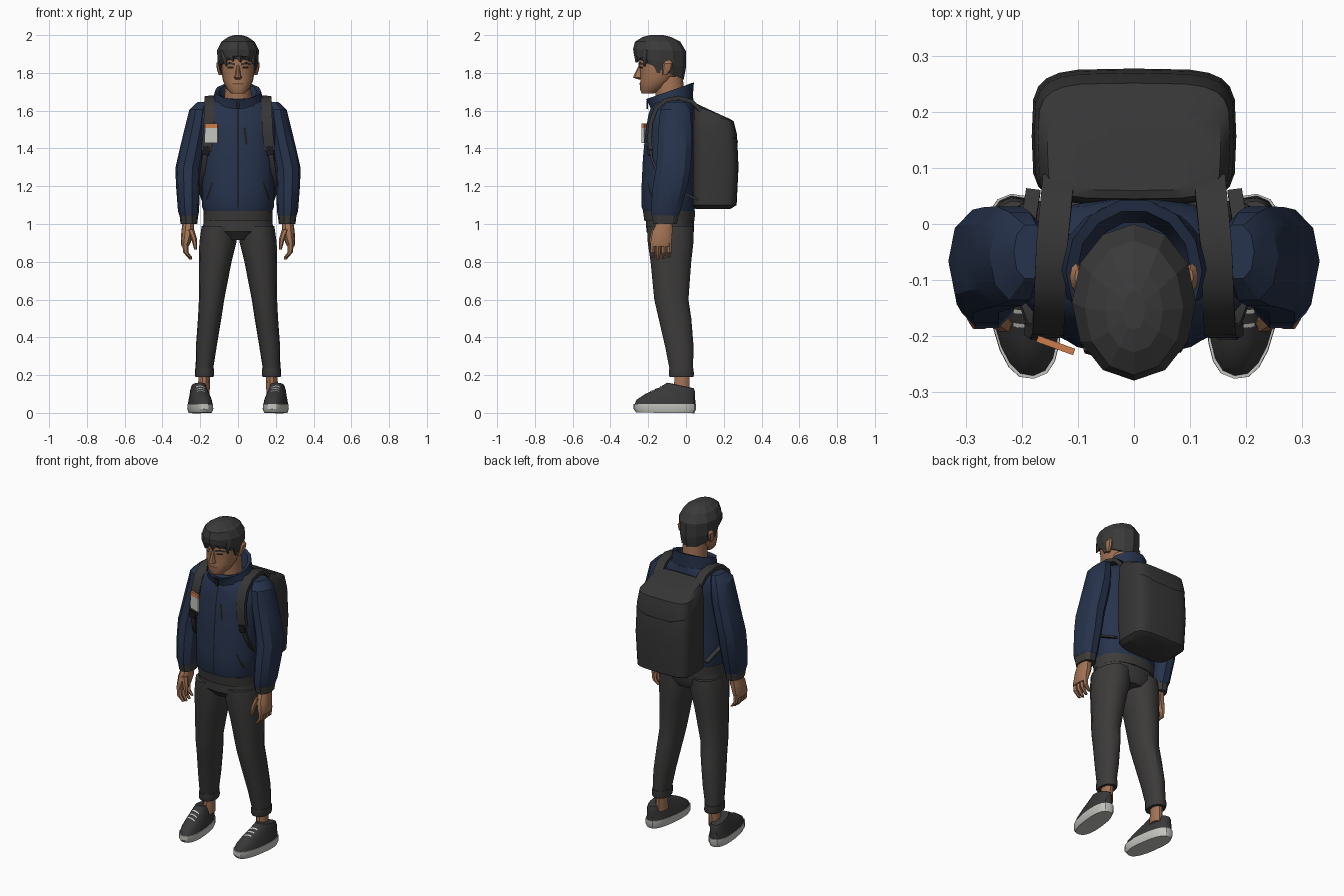
import bpy, bmesh, math
from mathutils import Vector, Matrix
from mathutils.bvhtree import BVHTree

if "Cube" in bpy.data.objects:
    bpy.data.objects.remove(bpy.data.objects["Cube"])


def material(name, *rgb):
    mat = bpy.data.materials.new(name)
    mat.use_nodes = True
    mat.diffuse_color = (*rgb, 1)
    mat.node_tree.nodes["Principled BSDF"].inputs["Base Color"].default_value = (*rgb, 1)
    return mat


SKIN = material("brown skin", .36, .17, .09)
LIP = material("dark lip", .17, .07, .04)
HAIR = material("black hair", .042, .042, .042)
NAVY = material("navy jacket", .02, .033, .072)
PANTS = material("charcoal trousers", .045, .043, .042)
BAG = material("dark grey bag", .036, .036, .036)
SHOE = material("shoe grey", .04, .04, .042)
WHITE = material("off white", .55, .55, .52)
ORANGE = material("orange", .6, .2, .07)
BLACK = material("zip black", .012, .012, .014)


def finish(name, bm, mat, mirror=False):
    mesh = bpy.data.meshes.new(name)
    bm.to_mesh(mesh)
    bm.free()
    mesh.materials.append(mat)
    obj = bpy.data.objects.new(name, mesh)
    bpy.context.collection.objects.link(obj)
    if mirror:
        obj.modifiers.new("Mirror", "MIRROR").use_mirror_merge = False
    return obj


def power(value, p):
    return math.copysign(abs(value) ** p, value)


def skin_rings(bm, rings, closed=False):
    """Bridge equal rings of points with quads and cap the ends."""
    loops = [[bm.verts.new(co) for co in ring] for ring in rings]
    n = len(loops[0])
    for a, b in zip(loops, loops[1:]):
        for i in range(n):
            j = (i + 1) % n
            bm.faces.new((a[i], a[j], b[j], b[i]))
    bm.faces.new(loops[0])
    bm.faces.new(loops[-1])
    bmesh.ops.recalc_face_normals(bm, faces=bm.faces)


def loft(name, mat, rings, sides=14, p=1.0, mirror=False):
    """Each ring: centre x, z, half width, front y, back y, optional rise at the back."""
    bm = bmesh.new()
    shape = []
    for cx, z, hw, front, back, *tilt in rings:
        ring = []
        for i in range(sides):
            a = math.tau * i / sides
            c, s = power(math.cos(a), p), power(math.sin(a), p)
            y = (front + back) / 2 + s * (back - front) / 2
            ring.append((cx + hw * c, y, z + s * sum(tilt)))
        shape.append(ring)
    skin_rings(bm, shape)
    return finish(name, bm, mat, mirror)


def ribbon(name, mat, path, width, thick, mirror=False):
    """Flat band following a path, its width lying across x."""
    pts = [Vector(q) for q in path]
    shape = []
    for i, q in enumerate(pts):
        t = pts[min(i + 1, len(pts) - 1)] - pts[max(i - 1, 0)]
        out = Vector((0, -t.z, t.y)).normalized() * thick / 2
        side = t.cross(out).normalized() * width / 2
        shape.append([q + side + out, q - side + out, q - side - out, q + side - out])
    bm = bmesh.new()
    skin_rings(bm, shape)
    return finish(name, bm, mat, mirror)


def decal(name, mat, target, path, width, look=(0, 1, 0), mirror=False):
    """Thin strip laid on the surface of a part, cast along the look direction."""
    mesh, look = target.data, Vector(look)
    tree = BVHTree.FromPolygons([v.co for v in mesh.vertices], [f.vertices for f in mesh.polygons])
    bm, last = bmesh.new(), None
    for start, end in zip(path, path[1:]):
        start, end = Vector(start), Vector(end)
        side = look.cross(end - start).normalized() * width / 2
        for k in range(9):
            mid = start.lerp(end, k / 8)
            hits = [tree.ray_cast(mid + o - look * 3, look)[0] for o in (side, -side)]
            if None in hits:
                last = None
                continue
            pair = [bm.verts.new(h - look * .003) for h in hits]
            if last:
                face = bm.faces.new((last[0], last[1], pair[1], pair[0]))
                face.normal_update()
                if face.normal.dot(look) > 0:
                    face.normal_flip()
            last = pair
    return finish(name, bm, mat, mirror)


def block(name, mat, size, place, turn):
    bm = bmesh.new()
    bmesh.ops.create_cube(bm, size=1, matrix=Matrix.Translation(place)
                          @ Matrix.Rotation(turn, 4, "Z") @ Matrix.Diagonal((*size, 1)))
    return finish(name, bm, mat)


# Head, neck and ears
head = loft("head", SKIN, [
    (0, 1.69, .035, -.235, -.17), (0, 1.715, .06, -.245, -.12), (0, 1.76, .08, -.243, -.07),
    (0, 1.81, .088, -.243, -.03), (0, 1.87, .092, -.255, -.015), (0, 1.93, .08, -.245, -.04)], 18, .9)
loft("neck", SKIN, [(0, 1.6, .075, -.16, 0), (0, 1.78, .066, -.165, -.015)])
loft("ears", SKIN, [(.092, 1.79, .01, -.125, -.1), (.1, 1.82, .012, -.125, -.075),
                    (.103, 1.85, .012, -.12, -.07), (.1, 1.865, .006, -.11, -.08)], 8, mirror=True)
loft("nose", SKIN, [(0, 1.765, .012, -.25, -.23), (0, 1.775, .021, -.28, -.22),
                    (0, 1.79, .014, -.275, -.22), (0, 1.84, .009, -.25, -.22)], 8)

# Face details
decal("eyebrows", HAIR, head, [(.016, 0, 1.845), (.045, 0, 1.852), (.068, 0, 1.843)], .011, mirror=True)
decal("eyes", BLACK, head, [(.025, 0, 1.828), (.056, 0, 1.829)], .01, mirror=True)
decal("mouth", LIP, head, [(-.03, 0, 1.742), (.03, 0, 1.742)], .009)

# Hair with uneven fringe locks
hair = loft("hair", HAIR, [
    (0, 1.82, .098, -.258, -.012, -.055), (0, 1.86, .108, -.275, 0, -.03), (0, 1.92, .111, -.28, 0, -.005),
    (0, 1.965, .088, -.27, -.03), (0, 1.99, .052, -.23, -.08), (0, 2, .02, -.19, -.12)], 12)
for x, width, tip in ((-.07, .025, 1.835), (-.035, .025, 1.86), (.005, .03, 1.855),
                      (.045, .025, 1.87), (.078, .02, 1.835)):
    y = -.268 + 7 * x * x
    loft("fringe_lock", HAIR, [(x, 1.92, width, y, y + .04), (x, 1.885, width * .9, y - .006, y + .035),
                               (x + .008, tip, .003, y, y + .01)], 5)
loft("sideburns", HAIR, [(.092, 1.87, .012, -.19, -.12), (.088, 1.8, .004, -.155, -.135)], 6, mirror=True)

# Jacket body, hem and collar
jacket = loft("jacket_body", NAVY, [
    (0, 1.06, .178, -.225, .045), (0, 1.09, .19, -.237, .05), (0, 1.2, .19, -.237, .045),
    (0, 1.35, .195, -.23, .045), (0, 1.5, .212, -.215, .048), (0, 1.58, .215, -.2, .048),
    (0, 1.635, .17, -.18, .045), (0, 1.665, .11, -.165, .04)], 18, .9)
loft("jacket_hem", PANTS, [(0, 1.015, .182, -.222, .047), (0, 1.07, .184, -.23, .05)], 18, .9)
loft("collar", NAVY, [
    (0, 1.61, .15, -.19, .04), (0, 1.66, .132, -.2, .04, .025), (0, 1.705, .122, -.215, .045, .045),
    (0, 1.7, .102, -.19, .025, .045), (0, 1.65, .08, -.17, .005, .02)], 14)

# Zips and pockets
decal("front_zip", BLACK, jacket, [(0, 0, 1.08), (0, 0, 1.62)], .008)
decal("chest_zip", BLACK, jacket, [(.035, 0, 1.51), (.045, 0, 1.42)], .012)
decal("hand_pockets", BLACK, jacket, [(.135, 0, 1.22), (.165, 0, 1.13)], .01, mirror=True)
block("zip_pull", BLACK, (.016, .01, .04), (0, -.205, 1.63), 0)

# Sleeves and cuffs
loft("sleeves", NAVY, [
    (.185, 1.645, .03, -.1, 0), (.205, 1.605, .053, -.14, .025), (.222, 1.5, .062, -.15, .035),
    (.243, 1.4, .065, -.155, .035), (.265, 1.295, .067, -.163, .03), (.265, 1.2, .063, -.18, .012),
    (.262, 1.07, .056, -.19, -.025), (.26, 1.045, .05, -.185, -.035)], 10, .9, mirror=True)
loft("cuffs", PANTS, [(.26, 1.0, .044, -.175, -.045), (.26, 1.05, .05, -.185, -.035)], 10, .9, mirror=True)

# Hands with four fingers and a thumb
loft("palms", SKIN, [(.262, 1.02, .03, -.15, -.07), (.266, .96, .034, -.18, -.07),
                     (.277, .9, .026, -.19, -.075), (.28, .88, .018, -.187, -.08)], 10, .8, mirror=True)
for i in range(4):
    y = -.175 + i * .029
    low = .81 + abs(i - 1.3) * .008
    loft("finger", SKIN, [(.28, .9, .016, y - .014, y + .014), (.276, .85, .014, y - .014, y + .013),
                          (.25, low, .008, y - .01, y + .008)], 6, mirror=True)
loft("thumbs", SKIN, [(.25, .97, .018, -.185, -.14), (.232, .92, .015, -.195, -.16),
                      (.225, .865, .007, -.192, -.172)], 6, mirror=True)

# Trousers
loft("trouser_hips", PANTS, [(0, .915, .11, -.17, .02), (0, .96, .188, -.21, .042),
                             (0, 1.05, .178, -.212, .042)], 16, .9)
loft("trouser_legs", PANTS, [
    (.1, .99, .092, -.21, .042), (.107, .9, .098, -.205, .042), (.12, .8, .086, -.19, .03),
    (.14, .6, .067, -.17, .015), (.15, .5, .062, -.147, .03), (.168, .35, .055, -.112, .042),
    (.178, .23, .046, -.088, .038)], 14, .9, mirror=True)
loft("trouser_cuffs", PANTS, [(.178, .19, .047, -.088, .04), (.178, .2, .051, -.092, .043),
                              (.178, .235, .05, -.092, .042)], 14, .9, mirror=True)
loft("ankles", SKIN, [(.182, .1, .032, -.07, .02), (.178, .21, .03, -.06, .022)], 10, mirror=True)

# Shoes, turned slightly outwards
sole = loft("shoe_soles", WHITE, [(.2, 0, .056, -.265, .045, -.002), (.2, .02, .064, -.278, .055),
                                  (.2, .048, .063, -.278, .055)], 20, .8, mirror=True)
upper = loft("shoe_uppers", SHOE, [
    (.2, .045, .061, -.274, .052), (.2, .07, .057, -.262, .05), (.2, .095, .05, -.215, .05, -.006),
    (.2, .125, .043, -.14, .048, -.01), (.2, .145, .036, -.1, .042, -.015)], 20, .85, mirror=True)
laces = [decal("shoe_laces", WHITE, upper, [(.175, y, 0), (.225, y + .012, 0)], .007, (0, 0, -1), True)
         for y in (-.19, -.165, -.14)]
pivot = Matrix.Translation((.2, -.11, 0))
for obj in (sole, upper, *laces):
    obj.data.transform(pivot @ Matrix.Rotation(math.radians(-7), 4, "Z") @ pivot.inverted())

# Backpack with flap seam
bag = loft("backpack", BAG, [
    (0, 1.08, .15, .05, .235), (0, 1.1, .176, .035, .268), (0, 1.3, .183, .035, .278),
    (0, 1.48, .179, .035, .27, -.005), (0, 1.57, .172, .037, .252, -.025),
    (0, 1.595, .155, .045, .225, -.035), (0, 1.605, .12, .06, .19, -.03)], 24, .45)
decal("flap_seam", BLACK, bag, [(-.165, 0, 1.46), (-.08, 0, 1.435), (.08, 0, 1.435), (.165, 0, 1.46)],
      .007, (0, -1, 0))

# Shoulder straps and lower webbing
ribbon("shoulder_straps", BAG, [
    (.135, .08, 1.6), (.14, .03, 1.65), (.147, -.04, 1.668), (.15, -.11, 1.655), (.152, -.16, 1.61),
    (.154, -.188, 1.53), (.16, -.193, 1.45), (.168, -.188, 1.39)], .056, .022, True)
ribbon("lower_straps", BAG, [(.166, -.19, 1.42), (.178, -.18, 1.34), (.19, -.145, 1.26),
                             (.2, -.07, 1.19), (.18, .06, 1.13)], .026, .012, True)
ribbon("strap_buckles", BLACK, [(.166, -.2, 1.41), (.172, -.195, 1.365)], .036, .014, True)

# Chest badge
block("badge_card", WHITE, (.07, .012, .08), (-.14, -.217, 1.468), math.radians(-20))
block("badge_band", ORANGE, (.07, .012, .024), (-.14, -.217, 1.52), math.radians(-20))

# Smooth shading with sharp edges, leaving the hair faceted
for obj in bpy.context.scene.objects:
    smooth = obj.type == "MESH" and HAIR.name not in obj.data.materials
    obj.select_set(smooth)
    if smooth:
        bpy.context.view_layer.objects.active = obj
bpy.ops.object.shade_smooth_by_angle(angle=math.radians(32))
